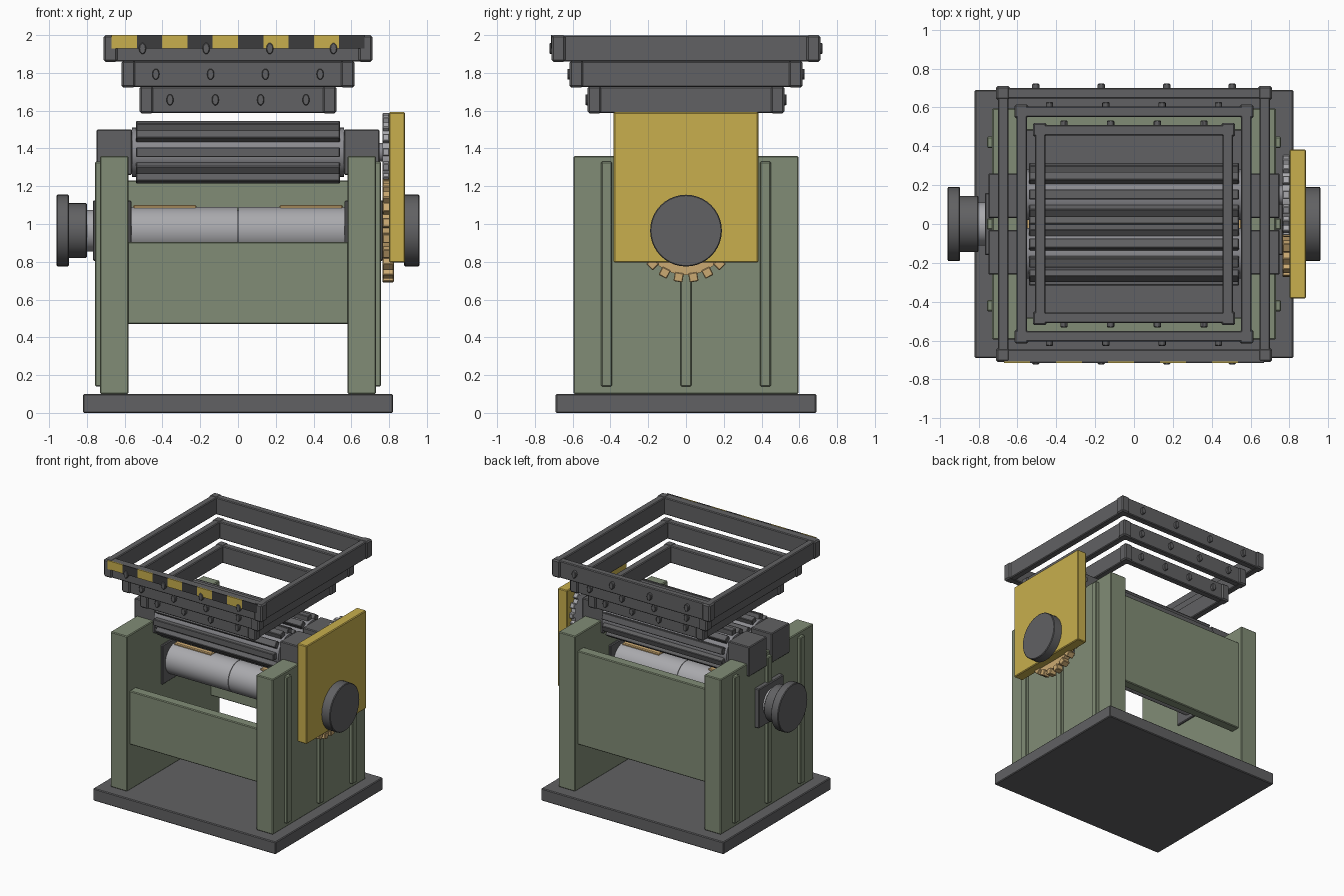
import bpy, math
from mathutils import Matrix

cube = bpy.data.objects.get("Cube")
if cube:
    bpy.data.objects.remove(cube, do_unlink=True)


def material(name, rgb):
    m = bpy.data.materials.new(name)
    m.use_nodes = True
    m.diffuse_color = (*rgb, 1)
    m.node_tree.nodes["Principled BSDF"].inputs["Base Color"].default_value = (*rgb, 1)
    return m


DARK = material("dark_steel", (0.12, 0.12, 0.125))
BLACK = material("stripe_black", (0.045, 0.045, 0.048))
GREEN = material("machine_green", (0.22, 0.265, 0.18))
YELLOW = material("safety_yellow", (0.58, 0.43, 0.075))
BRASS = material("brass", (0.6, 0.4, 0.17))
LIGHT = material("light_steel", (0.40, 0.40, 0.42))
MID = material("roller_steel", (0.26, 0.26, 0.28))


def bevel(o, width):
    if width:
        b = o.modifiers.new("soft_edges", "BEVEL")
        b.width, b.segments, b.limit_method = width, 1, "ANGLE"


def box(name, mat, x, y, z, soft=0.006):
    """Box from (min, max) pairs on each axis."""
    spans = (x, y, z)
    bpy.ops.mesh.primitive_cube_add(size=1)
    o = bpy.context.object
    o.name = name
    o.data.transform(Matrix.Diagonal([b - a for a, b in spans] + [1]))
    o.location = [(a + b) / 2 for a, b in spans]
    o.data.materials.append(mat)
    bevel(o, soft)
    return o


def rod(name, mat, x, y, z, r, sides=40, soft=0.0):
    """Cylinder lying along x."""
    bpy.ops.mesh.primitive_cylinder_add(vertices=sides, radius=r, depth=x[1] - x[0])
    o = bpy.context.object
    o.name = name
    o.data.transform(Matrix.Rotation(math.pi / 2, 4, "Y"))
    o.location = ((x[0] + x[1]) / 2, y, z)
    o.data.materials.append(mat)
    bpy.ops.object.shade_smooth_by_angle(angle=math.radians(35))
    bevel(o, soft)
    return o


def ring_of_bars(name, mat, x, y, z, r, size, count, start=0.0):
    """Square bars placed around an axis along x."""
    h = size / 2
    for i in range(count):
        a = start + i * math.tau / count
        o = box(name, mat, x, (-h, h), (-h, h), 0.004)
        o.location = (o.location.x, y + r * math.cos(a), z + r * math.sin(a))
        o.rotation_euler.x = a


# Base and green housing
box("base_plate", DARK, (-0.82, 0.82), (-0.69, 0.69), (0, 0.1))
for s, side in ((-1, "right"), (1, "left")):
    def mx(a, b):
        return tuple(sorted((s * a, s * b)))
    box(side + "_wall", GREEN, mx(0.58, 0.73), (-0.595, 0.595), (0.1, 1.36))
    for y in (-0.42, 0, 0.42):
        box(side + "_wall_rib", GREEN, mx(0.72, 0.757), (y - 0.029, y + 0.029), (0.14, 1.33))
    # Bearing housings for the drive drum and both rollers
    box(side + "_drum_bearing", DARK, mx(0.565, 0.768), (-0.16, 0.16), (0.805, 1.125))
    for y in (-0.145, 0.145):
        box(side + "_roller_bearing", DARK, mx(0.56, 0.75), (y - 0.115, y + 0.115), (1.26, 1.5))
box("front_panel", GREEN, (-0.585, 0.585), (-0.56, -0.48), (0.47, 0.905))
box("back_panel", GREEN, (-0.585, 0.585), (0.48, 0.56), (0.47, 1.23))

# Drive drum with brass keys, shaft and end pulleys
AXIS = 0.965
for s in (-1, 1):
    rod("drum_half", LIGHT, tuple(sorted((s * 0.002, s * 0.566))), 0, AXIS, 0.125)
    box("drum_key", BRASS, tuple(sorted((s * 0.22, s * 0.555))), (-0.03, 0.03), (1.04, 1.1))
rod("drum_shaft", LIGHT, (-0.81, 0.82), 0, AXIS, 0.11)
rod("pulley_hub", DARK, (-0.9, -0.8), 0, AXIS, 0.145, soft=0.005)
rod("pulley_disc", DARK, (-0.96, -0.895), 0, AXIS, 0.19, soft=0.005)
rod("guard_disc", DARK, (0.88, 0.96), 0, AXIS, 0.19, soft=0.005)

# Two crushing rollers
for k, y in enumerate((-0.15, 0.15)):
    rod("roller_core", MID, (-0.56, 0.56), y, 1.38, 0.13)
    rod("roller_shaft", MID, (-0.6, 0.6), y, 1.38, 0.06)
    ring_of_bars("roller_bar", DARK, (-0.54, 0.54), y, 1.38, 0.14, 0.052, 10, k * 0.3)

# Gears behind the guard
rod("drive_gear", BRASS, (0.765, 0.815), 0, AXIS, 0.235)
ring_of_bars("drive_gear_tooth", BRASS, (0.765, 0.825), 0, AXIS, 0.25, 0.048, 20, math.radians(9))
rod("driven_gear", LIGHT, (0.765, 0.8), 0.15, 1.38, 0.18)
ring_of_bars("driven_gear_tooth", LIGHT, (0.765, 0.802), 0.15, 1.38, 0.187, 0.04, 16)
rod("driven_gear_shaft", MID, (0.6, 0.82), 0.15, 1.38, 0.05)
box("gear_guard", YELLOW, (0.8, 0.885), (-0.383, 0.383), (0.795, 1.592))

# Stepped open hopper made of three square frames
for tier, (half, low, high, pitch) in enumerate((
        (0.51, 1.588, 1.727, 0.24), (0.605, 1.724, 1.862, 0.29), (0.7, 1.86, 1.998, 0.337))):
    name = ("lower", "middle", "upper")[tier]
    inner = half - 0.055
    for s in (-1, 1):
        span = tuple(sorted((s * inner, s * half)))
        box(name + "_frame_end_beam", DARK, (-half, half), span, (low, high))
        box(name + "_frame_side_beam", DARK, span, (-half, half), (low, high))
        for t in (-1, 1):
            cx, cy = s * (half - 0.025), t * (half - 0.025)
            box(name + "_frame_corner", DARK, (cx - 0.036, cx + 0.036),
                (cy - 0.036, cy + 0.036), (low - 0.002, high + 0.002), 0.01)
        # Bolt heads on the front and back beams
        for i in range(4):
            bpy.ops.mesh.primitive_cylinder_add(vertices=12, radius=0.019, depth=0.05)
            bolt = bpy.context.object
            bolt.name = name + "_frame_bolt"
            bolt.data.transform(Matrix.Scale(1.6, 4, (0, 1, 0)))
            bolt.data.transform(Matrix.Rotation(math.pi / 2, 4, "X"))
            bolt.location = ((i - 1.5) * pitch, s * (half - 0.003), (low + high) / 2)
            bolt.data.materials.append(DARK)
            bevel(bolt, 0.004)

# Warning stripe along the front rim
for i in range(10):
    x = -0.67 + i * 0.134
    box("warning_stripe", BLACK if i % 2 else YELLOW, (x, x + 0.134), (-0.716, -0.707), (1.93, 2.0), 0)
box("stripe_backing", DARK, (-0.67, 0.67), (-0.708, -0.69), (1.932, 1.998), 0)
